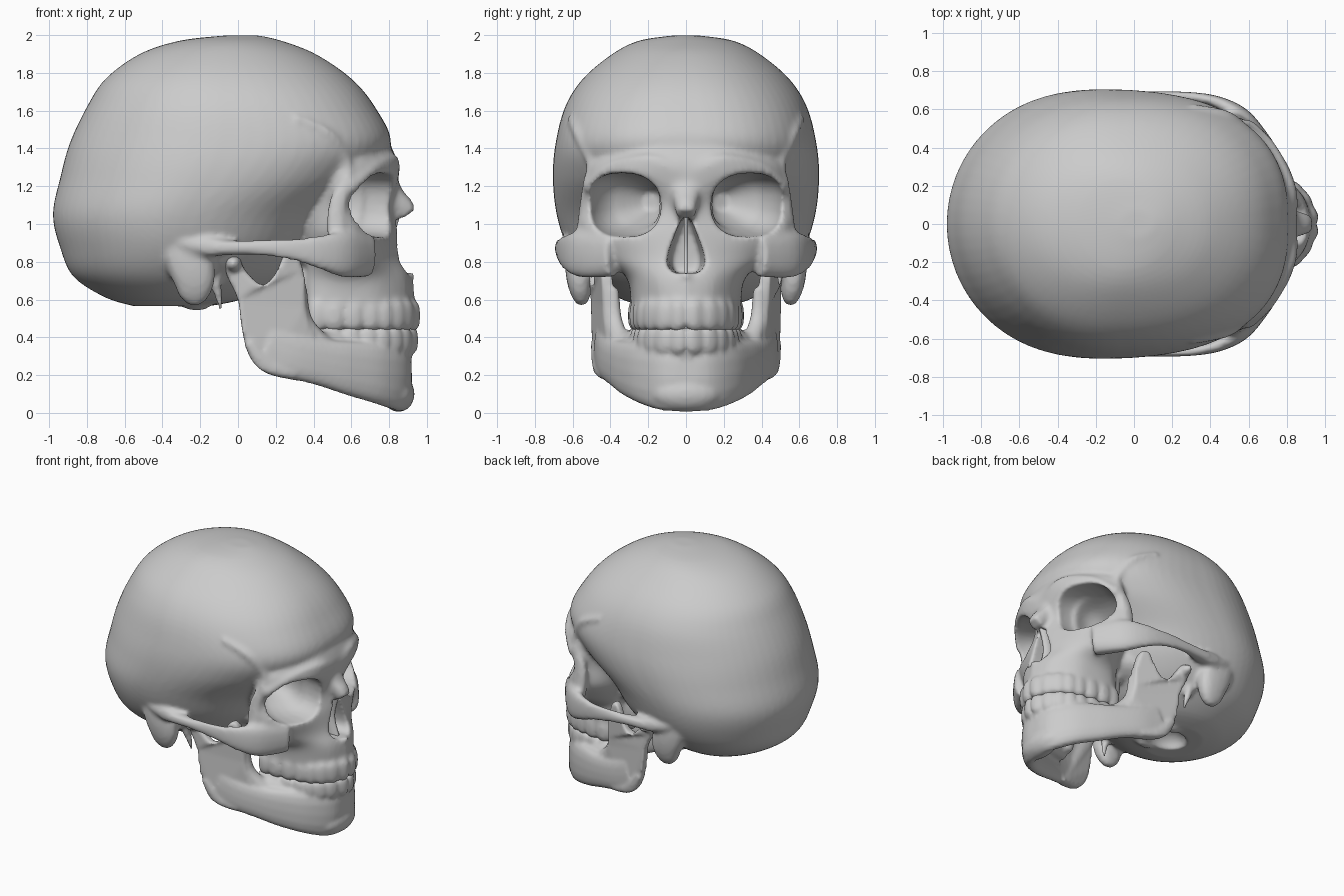
import bpy, bmesh, math
from mathutils import Vector, Matrix


def spline(p, n=6):
    """Catmull-Rom through tuples of any length."""
    out = []
    for i in range(len(p) - 1):
        q = (p[max(i - 1, 0)], p[i], p[i + 1], p[min(i + 2, len(p) - 1)])
        for k in range(n):
            t = k / n
            out.append(tuple(0.5 * (2 * b + (c - a) * t + (2 * a - 5 * b + 4 * c - d) * t * t
                                    + (3 * b - a - 3 * c + d) * t ** 3) for a, b, c, d in zip(*q)))
    return out + [tuple(p[-1])]


def loft(bm, rings):
    vs = [[bm.verts.new(p) for p in r] for r in rings]
    n = len(vs[0])
    for a, b in zip(vs, vs[1:]):
        for i in range(n):
            j = (i + 1) % n
            bm.faces.new((a[i], a[j], b[j], b[i]))
    bm.faces.new(vs[0][::-1])
    bm.faces.new(vs[-1])


def spow(v, e):
    return math.copysign(abs(v) ** e, v)


def tube(bm, pts, both=True, n=16):
    """Swept oval: points are (x, y, z, side radius, height radius)."""
    for s in ((1, -1) if both else (1,)):
        path = spline(pts)
        P = [Vector((p[0], p[1] * s, p[2])) for p in path]
        whole = (P[-1] - P[0]).normalized()
        ref = Vector((0, 0, 1)) if abs(whole.z) < 0.8 else Vector((1, 0, 0))
        rings = []
        for i, p in enumerate(P):
            t = (P[min(i + 1, len(P) - 1)] - P[max(i - 1, 0)]).normalized()
            a = t.cross(ref).normalized()
            b = a.cross(t)
            ring = []
            for k in range(n):
                w = 2 * math.pi * k / n
                ring.append(p + a * path[i][3] * spow(math.cos(w), .8) + b * path[i][4] * spow(math.sin(w), .8))
            rings.append(ring)
        loft(bm, rings)


def blob(bm, c, r, both=True, rot=0.0, square=1.0):
    for s in ((1, -1) if both else (1,)):
        m = (Matrix.Translation((c[0], c[1] * s, c[2])) @ Matrix.Rotation(rot * s, 4, 'Z')
             @ Matrix.Diagonal((r[0], r[1], r[2], 1)))
        made = bmesh.ops.create_uvsphere(bm, u_segments=20, v_segments=14, radius=1)
        for v in made["verts"]:
            v.co = m @ Vector([spow(k, square) for k in v.co])


def slab(bm, levels):
    """Mirrored horizontal outlines: each level is z, then x, y pairs."""
    rings = []
    for lv in spline(levels):
        half = spline([(lv[i], lv[i + 1]) for i in range(1, len(lv), 2)], 4)
        pts = half + [(x, -y) for x, y in reversed(half) if abs(y) > 1e-5]
        rings.append([(x, y, lv[0]) for x, y in pts])
    loft(bm, rings)


def finish(name, bm, voxel=0, cutter=None, smooth=4):
    bmesh.ops.recalc_face_normals(bm, faces=bm.faces[:])
    me = bpy.data.meshes.new(name)
    bm.to_mesh(me)
    bm.free()
    ob = bpy.data.objects.new(name, me)
    bpy.context.scene.collection.objects.link(ob)
    if voxel:
        def remesh():
            m = ob.modifiers.new("fuse", 'REMESH')
            m.mode, m.voxel_size = 'VOXEL', voxel
        remesh()
        if cutter:
            b = ob.modifiers.new("cut", 'BOOLEAN')
            b.operation, b.solver, b.object = 'DIFFERENCE', 'EXACT', cutter
            remesh()
        s = ob.modifiers.new("soften", 'SMOOTH')
        s.factor, s.iterations = 0.5, smooth
        dg = bpy.context.evaluated_depsgraph_get()
        dg.update()
        new = bpy.data.meshes.new_from_object(ob.evaluated_get(dg))
        ob.modifiers.clear()
        ob.data = new
        new.name = name
    ob.data.shade_smooth()
    return ob


# Rows of teeth along the dental arch
arch = [(.92, .045), (.885, .122), (.835, .178), (.77, .212), (.70, .233), (.61, .25), (.51, .258), (.42, .255)]


def teeth(bm, z, h, inset):
    for i, (x, y) in enumerate(arch):
        a, b = arch[max(i - 1, 0)], arch[min(i + 1, 7)]
        ang = math.atan2(b[1] - a[1], b[0] - a[0])
        width = (.05, .05, .046, .044, .046, .054, .056, .05)[i]
        blob(bm, (x - inset, y - inset * .4, z), (width, .042 if i < 3 else .05, h), True, ang, .72)


# Cutters: eye sockets, nasal opening, palate, spinal opening, ear canals
cb = bmesh.new()
tube(cb, [(1.0, .40, 1.085, .215, .175), (.75, .335, 1.10, .205, .17), (.6, .31, 1.11, .185, .16),
          (.48, .24, 1.12, .14, .12), (.36, .18, 1.12, .05, .05)], n=24)
slab(cb, [(.74, .58, .05, 1.1, .07), (.78, .57, .07, 1.1, .125), (.85, .57, .07, 1.1, .115),
          (.95, .58, .04, 1.1, .075), (1.035, .62, .015, 1.1, .03)])
blob(cb, (.6, 0, .52), (.25, .18, .14), False)
blob(cb, (-.3, 0, .55), (.15, .12, .11), False)
blob(cb, (-.10, .66, .79), (.035, .09, .04))
cutter = finish("opening_cutter", cb)
cutter.hide_render = True

# Braincase: z, back x, front x, half width, front squareness
sk = bmesh.new()
rings = []
for z, b, f, w, e in spline([(1.998, -.07, .11, .07, 1), (1.97, -.31, .23, .25, 1), (1.9, -.52, .41, .39, .95),
                             (1.77, -.70, .60, .545, .9), (1.62, -.80, .725, .64, .84), (1.43, -.89, .81, .69, .8),
                             (1.25, -.94, .71, .705, .85), (1.05, -.98, .50, .685, .93), (.87, -.94, .38, .625, .95),
                             (.72, -.87, .25, .52, 1), (.61, -.70, .05, .36, 1), (.565, -.55, -.15, .22, 1)]):
    c = b + .46 * (f - b)
    ring = []
    for k in range(64):
        a = 2 * math.pi * k / 64
        q = e if math.cos(a) > 0 else 1.0
        x = spow(math.cos(a), q)
        ring.append((c + x * (f - c if x > 0 else c - b), w * spow(math.sin(a), q), z))
    rings.append(ring)
loft(sk, rings)

# Face block from forehead to tooth sockets
slab(sk, [(1.52, .30, .40, .46, .45, .56, .41, .66, .30, .73, .16, .75, 0),
          (1.38, .30, .42, .48, .48, .61, .455, .735, .33, .81, .18, .825, 0),
          (1.28, .32, .42, .50, .51, .61, .515, .76, .38, .845, .20, .85, 0),
          (1.10, .33, .38, .48, .47, .555, .55, .68, .36, .80, .12, .84, 0),
          (.95, .33, .30, .46, .46, .60, .54, .74, .36, .82, .15, .86, 0),
          (.82, .36, .27, .47, .38, .60, .44, .73, .34, .84, .15, .88, 0),
          (.71, .37, .25, .46, .30, .60, .31, .75, .27, .88, .15, .925, 0),
          (.55, .37, .26, .45, .29, .60, .285, .75, .25, .89, .13, .94, 0)])

# Cheekbone and arch, outer socket rim, brow, temple ridge
tube(sk, [(-.30, .60, .90, .05, .03), (-.17, .625, .88, .05, .05), (-.05, .64, .875, .05, .04),
          (.1, .665, .875, .03, .04), (.3, .665, .865, .025, .06), (.45, .63, .85, .035, .095),
          (.57, .545, .84, .055, .125), (.68, .38, .84, .07, .12)])
tube(sk, [(.53, .55, .88, .045, .05), (.52, .54, 1.0, .035, .05), (.53, .53, 1.12, .03, .045),
          (.59, .51, 1.24, .03, .04)])
tube(sk, [(.825, .05, 1.28, .03, .045), (.815, .2, 1.32, .03, .05), (.715, .40, 1.285, .03, .04),
          (.59, .52, 1.19, .035, .035)])
tube(sk, [(.57, .52, 1.2, .03, .03), (.57, .50, 1.33, .03, .03), (.48, .565, 1.47, .03, .03),
          (.3, .61, 1.56, .02, .02)])

# Nasal bones and spine
tube(sk, [(.77, 0, 1.28, .09, .05), (.82, 0, 1.15, .075, .06), (.87, 0, 1.09, .06, .06),
          (.90, 0, 1.05, .05, .05)], False)
blob(sk, (.90, 0, .725), (.04, .025, .03), False)

# Bumps behind the ears, spikes, skull base, plates behind the palate, neck joints
tube(sk, [(-.32, .53, 1.0, .09, .12), (-.27, .56, .85, .08, .13), (-.235, .565, .72, .07, .115),
          (-.235, .555, .62, .05, .08), (-.24, .55, .57, .02, .03)])
tube(sk, [(-.14, .46, .80, .05, .05), (-.11, .45, .65, .025, .025), (-.09, .43, .55, .012, .012)])
blob(sk, (.12, 0, .86), (.4, .36, .15), False)
blob(sk, (.34, .17, .70), (.06, .05, .17))
blob(sk, (-.22, .14, .59), (.09, .045, .05))
teeth(sk, .515, .085, 0)
finish("cranium", sk, .0145, cutter)
bpy.data.objects.remove(cutter)

# Nasal septum
sp = bmesh.new()
slab(sp, [(.73, .5, .01, .86, .01), (.88, .5, .01, .82, .01), (1.05, .5, .01, .86, .01)])
finish("nasal_septum", sp)

# Lower jaw: body, chin, tooth ridge, slanting ridge up to the branch
jw = bmesh.new()
tube(jw, [(.865, -.04, .19, .055, .18), (.85, .10, .19, .06, .18), (.75, .22, .21, .06, .165),
          (.6, .31, .235, .055, .145), (.45, .375, .265, .05, .125), (.3, .425, .30, .045, .12),
          (.15, .455, .35, .035, .12)])
blob(jw, (.85, 0, .10), (.085, .18, .095), False)
tube(jw, [(.885, -.03, .32, .04, .07), (.855, .11, .32, .04, .07), (.76, .195, .33, .05, .07),
          (.6, .25, .33, .06, .08), (.4, .31, .36, .06, .08)])
tube(jw, [(.335, .385, .66, .03, .03), (.35, .38, .50, .04, .04), (.42, .35, .39, .05, .05),
          (.54, .31, .32, .05, .04)])
teeth(jw, .385, .075, .012)

# Upright jaw branches and joint heads
outline = spline([(.32, .17), (.15, .21), (.06, .30), (.02, .45), (0, .60), (-.06, .73), (-.06, .80),
                  (0, .81), (.05, .74), (.13, .675), (.2, .74), (.25, .85), (.31, .85), (.355, .7),
                  (.365, .5), (.43, .35)], 3)
for s in (1, -1):
    loft(jw, [[(x, s * (.465 - .28 * max(0, x - .12) + .04 * (z - .3) + t), z) for x, z in outline]
              for t in (-.03, .03)])
tube(jw, [(.30, .435, .21, .03, .03), (.16, .465, .25, .03, .04), (.06, .475, .37, .03, .03)])
blob(jw, (-.025, .49, .79), (.045, .095, .045))
finish("lower_jaw", jw, .0135)
